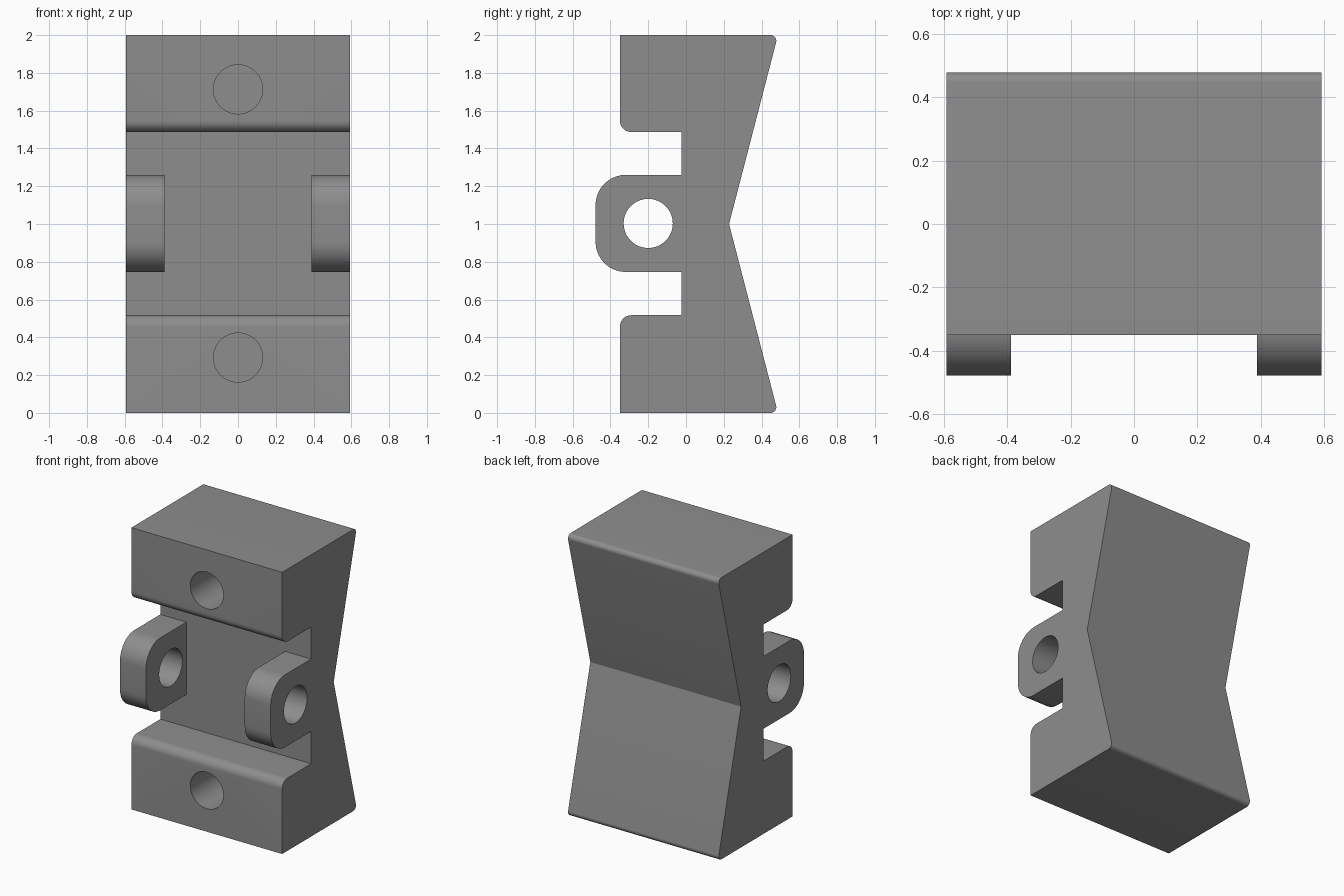
import bpy, bmesh, math
from mathutils import Vector

if "Cube" in bpy.data.objects:
    bpy.data.objects.remove(bpy.data.objects["Cube"])

HALF_W = 0.592
MID_Z = 1.003

grey = bpy.data.materials.new("mid grey")
grey.diffuse_color = (0.27, 0.27, 0.27, 1)
grey.use_nodes = True
grey.node_tree.nodes["Principled BSDF"].inputs["Base Color"].default_value = grey.diffuse_color


def rounded(corners, steps=10):
    """Turn (y, z, radius) corners into an outline with filleted corners."""
    out = []
    for i, (y, z, r) in enumerate(corners):
        p = Vector((y, z))
        if r == 0:
            out.append(p)
            continue
        a = (Vector(corners[i - 1][:2]) - p).normalized()
        b = (Vector(corners[(i + 1) % len(corners)][:2]) - p).normalized()
        half = a.angle(b) / 2
        centre = p + (a + b).normalized() * r / math.sin(half)
        start = p + a * r / math.tan(half) - centre
        end = p + b * r / math.tan(half) - centre
        sweep = start.angle(end)
        for k in range(steps + 1):
            t = k / steps
            out.append(centre + (start * math.sin((1 - t) * sweep)
                                 + end * math.sin(t * sweep)) / math.sin(sweep))
    return out


def extrude_x(name, outline, x0, x1):
    bm = bmesh.new()
    face = bm.faces.new([bm.verts.new((x0, p.x, p.y)) for p in outline])
    ext = bmesh.ops.extrude_face_region(bm, geom=[face])["geom"]
    bmesh.ops.translate(bm, vec=(x1 - x0, 0, 0),
                        verts=[g for g in ext if isinstance(g, bmesh.types.BMVert)])
    bmesh.ops.recalc_face_normals(bm, faces=bm.faces)
    mesh = bpy.data.meshes.new(name)
    bm.to_mesh(mesh)
    bm.free()
    mesh.materials.append(grey)
    obj = bpy.data.objects.new(name, mesh)
    bpy.context.collection.objects.link(obj)
    return obj


def cylinder(name, loc, depth, rot):
    bpy.ops.mesh.primitive_cylinder_add(vertices=64, radius=0.13, depth=depth,
                                        location=loc, rotation=rot)
    obj = bpy.context.object
    obj.name = name
    obj.data.materials.append(grey)
    return obj


def combine(target, tool, operation):
    mod = target.modifiers.new("combine", 'BOOLEAN')
    mod.operation, mod.object, mod.solver = operation, tool, 'EXACT'
    bpy.context.view_layer.objects.active = target
    bpy.ops.object.modifier_apply(modifier=mod.name)
    bpy.data.objects.remove(tool, do_unlink=True)


# Block with a waisted back and a wide slot across the front
block = extrude_x("slotted_block", rounded([
    (-0.35, 0, 0), (0.487, 0, 0.03), (0.228, 1.0, 0), (0.487, 2, 0.03),
    (-0.35, 2, 0), (-0.35, 1.487, 0.06), (-0.025, 1.487, 0),
    (-0.025, 0.517, 0), (-0.35, 0.517, 0.06)]), -HALF_W, HALF_W)

# Pair of rounded hinge lugs, each with a pin hole
for side in (-1, 1):
    lug = extrude_x("hinge_lug", rounded([
        (0.04, 0.746, 0), (0.04, 1.26, 0),
        (-0.479, 1.26, 0.16), (-0.479, 0.746, 0.16)]),
        side * 0.388, side * HALF_W)
    pin = cylinder("pin_hole", (side * 0.49, -0.2, MID_Z), 0.5, (0, math.pi / 2, 0))
    combine(lug, pin, 'DIFFERENCE')
    combine(block, lug, 'UNION')

# Blind bolt holes in the front pads
for z in (0.293, 1.713):
    bolt = cylinder("bolt_hole", (0, -0.2, z), 0.8, (math.pi / 2, 0, 0))
    combine(block, bolt, 'DIFFERENCE')

# Smooth the fillets and bores, keep hard edges
bpy.ops.object.select_all(action='DESELECT')
block.select_set(True)
bpy.context.view_layer.objects.active = block
bpy.ops.object.shade_smooth_by_angle(angle=math.radians(25))
